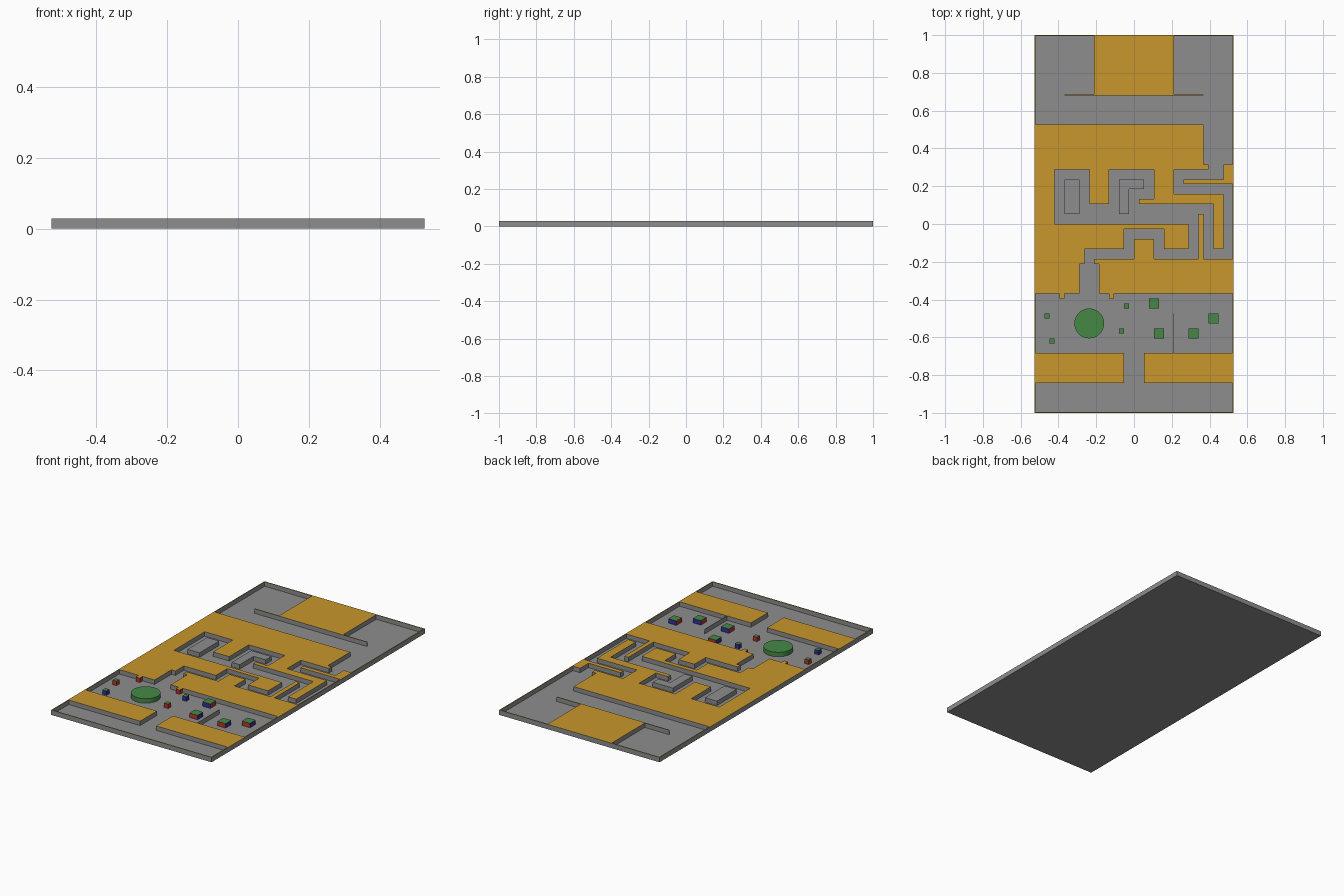
import bpy, bmesh

cube = bpy.data.objects.get("Cube")
if cube:
    bpy.data.objects.remove(cube, do_unlink=True)

CELL = 2 / 38            # plan grid unit
BASE, TOP = 0.05, 0.55   # floor top and wall top, in cells
THIN = 0.1               # thin wall thickness, in cells


def material(name, rgb):
    m = bpy.data.materials.new(name)
    m.use_nodes = True
    m.diffuse_color = (*rgb, 1)
    m.node_tree.nodes["Principled BSDF"].inputs["Base Color"].default_value = (*rgb, 1)
    return m


GREY = material("grey", (0.27, 0.27, 0.27))
GOLD = material("gold", (0.58, 0.31, 0.025))
GREEN = material("green", (0.06, 0.25, 0.06))
RED = material("red", (0.45, 0.04, 0.025))
BLUE = material("blue", (0.03, 0.03, 0.3))


def prism(name, outline, top=GOLD, x_pos=GREY, x_neg=None, y_pos=None, y_neg=None,
          low=BASE, high=TOP):
    """Extrude a plan outline; colour its faces by the way they point."""
    x_neg, y_pos, y_neg = x_neg or x_pos, y_pos or x_pos, y_neg or x_pos
    bm = bmesh.new()
    face = bm.faces.new([bm.verts.new((x * CELL, y * CELL, low * CELL)) for x, y in outline])
    grown = bmesh.ops.extrude_face_region(bm, geom=[face], use_keep_orig=True)
    for v in grown["geom"]:
        if isinstance(v, bmesh.types.BMVert):
            v.co.z = high * CELL
    bmesh.ops.recalc_face_normals(bm, faces=bm.faces[:])
    mesh = bpy.data.meshes.new(name)
    slots = [top, x_pos, x_neg, y_pos, y_neg]
    for m in slots:
        mesh.materials.append(m)
    for f in bm.faces:
        n = f.normal
        if n.z > 0.5:
            f.material_index = 0
        elif abs(n.x) > abs(n.y):
            f.material_index = 1 if n.x > 0 else 2
        else:
            f.material_index = 3 if n.y > 0 else 4
    bm.to_mesh(mesh)
    bm.free()
    obj = bpy.data.objects.new(name, mesh)
    bpy.context.collection.objects.link(obj)
    return obj


def rect(x0, y0, x1, y1):
    return [(x0, y0), (x1, y0), (x1, y1), (x0, y1)]


def square(x, y, size):
    h = size / 2
    return rect(x - h, y - h, x + h, y + h)


def steps(x, y, *moves):
    """Right-angled outline: each value is the next x, then y, in turn."""
    points = [(x, y)]
    for i, value in enumerate(moves):
        x, y = (value, y) if i % 2 == 0 else (x, value)
        points.append((x, y))
    return points


# Floor
prism("floor", rect(-10, -19, 10, 19), top=GREY, low=0, high=BASE)

# Thin outer walls
for side, s in (("left", 1), ("right", -1)):
    prism(side + "_outer_wall", rect(*sorted((s * 10, s * (10 - THIN)))[:1], -19,
                                     max(s * 10, s * (10 - THIN)), 19))
prism("front_outer_wall", rect(-10, -19, 10, -19 + THIN))
prism("back_outer_wall", rect(-10, 19 - THIN, 10, 19))

# Raised blocks on both sides of the winding path
prism("main_maze_block", steps(
    -10, 10, 7, 6, 7.5, 5.5, 4, 3, 9, -2.5, 8, 2, 0.5, 2.5, 2, 5.5, -2.5, 2, -4.5, 5.5,
    -8, 0, 5.5, -2.5, 3, -0.5, -1, -2.5, -5, -4, -5.5, -7, -10))
prism("front_maze_block", steps(
    10, -3.5, 7, 1, 6.5, -3.5, 2, -1.5, 0, -3.5, -4, -4, -3.5, -7, 10))
prism("side_maze_block", steps(9, 6, 10, 4, 5, 4.5, 9))

# Grey islands inside the path loops
prism("straight_island", rect(-7, 1, -5.5, 4.5), top=GREY)
prism("bent_island", steps(-1.5, 4.5, 1, 3.5, -0.5, 1, -1.5), top=GREY)

# Entrance walls, back platform and thin partitions
prism("right_entrance_block", rect(-10, -16, -1, -13))
prism("left_entrance_block", rect(1, -16, 10, -13))
prism("back_platform", rect(-4, 13, 4, 19))
prism("back_partition", rect(-7, 13 - THIN / 2, 7, 13 + THIN / 2))
prism("room_partition", rect(4 - THIN / 4, -13, 4 + THIN / 4, -9))

# Small posts against the room wall
for i, x in enumerate((-7.25, -2.25)):
    prism(f"wall_post_{i + 1}", square(x, -7.25, 0.5), x_pos=RED)

# Large two-coloured crates
for i, (x, y) in enumerate([(2, -8), (2.5, -11), (6, -11), (8, -9.5)]):
    front, other = (BLUE, RED) if i == 0 else (RED, BLUE)
    prism(f"large_crate_{i + 1}", square(x, y, 1), top=GREEN,
          x_pos=other, x_neg=front, y_pos=other, y_neg=front)

# Small crates
for i, (x, y, side) in enumerate([(-8.75, -9.25, RED), (-8.25, -11.75, BLUE),
                                  (-0.75, -8.25, BLUE), (-1.25, -10.75, RED)]):
    prism(f"small_crate_{i + 1}", square(x, y, 0.5), top=GREEN, x_pos=side)

# Round platform
bpy.ops.mesh.primitive_cylinder_add(
    vertices=48, radius=1.5 * CELL, depth=(TOP - BASE) * CELL,
    location=(-4.5 * CELL, -10 * CELL, (TOP + BASE) / 2 * CELL))
platform = bpy.context.object
platform.name = "round_platform"
platform.data.materials.append(GREEN)
bpy.ops.object.shade_smooth_by_angle()
